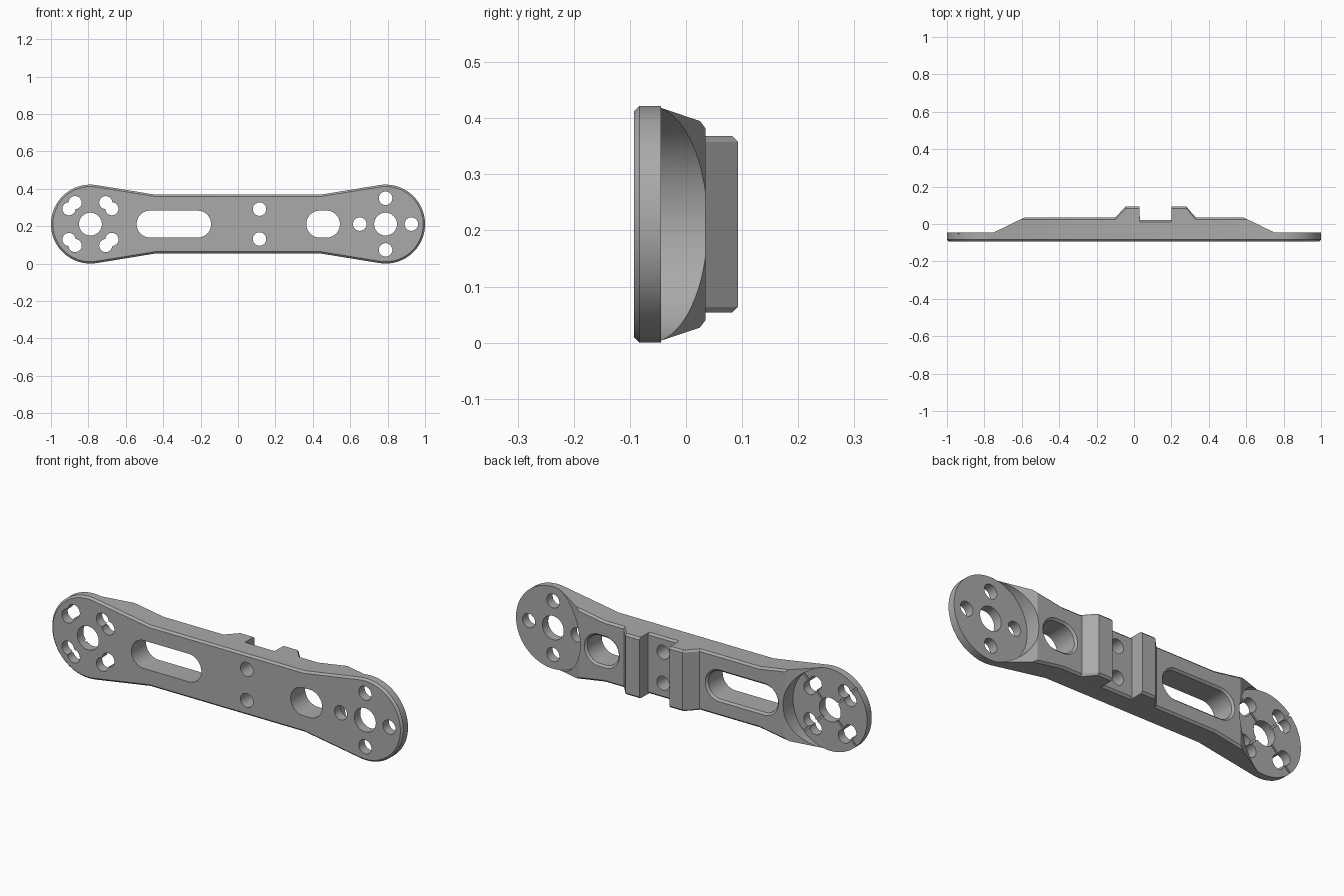
import bpy, bmesh, math
from math import cos, sin, pi

if "Cube" in bpy.data.objects:
    bpy.data.objects.remove(bpy.data.objects["Cube"])

CX, CZ, R = 0.789, 0.211, 0.211        # end disc centre, mid height, disc radius
WAIST_X, WAIST = 0.44, 0.157           # half length and half height of the waist
FRONT, DISC_BACK, C = -0.093, -0.045, 0.01

# Angle at which the tapered edge meets the end disc
dx = CX - WAIST_X
TANGENT = math.atan2(WAIST, -dx) - math.acos(R / math.hypot(dx, WAIST))

grey = bpy.data.materials.new("grey_plastic")
grey.use_nodes = True
colour = (0.40, 0.40, 0.40, 1)
grey.diffuse_color = colour
grey.node_tree.nodes["Principled BSDF"].inputs["Base Color"].default_value = colour


def loft(name, rings):
    """Closed solid through a list of equal rings of 3D points."""
    bm = bmesh.new()
    loops = [[bm.verts.new(p) for p in ring] for ring in rings]
    n = len(loops[0])
    for a, b in zip(loops, loops[1:]):
        for i in range(n):
            j = (i + 1) % n
            bm.faces.new((a[i], a[j], b[j], b[i]))
    bm.faces.new(loops[0])
    bm.faces.new(loops[-1])
    bmesh.ops.remove_doubles(bm, verts=bm.verts, dist=1e-5)
    bmesh.ops.recalc_face_normals(bm, faces=bm.faces)
    mesh = bpy.data.meshes.new(name)
    bm.to_mesh(mesh)
    bm.free()
    mesh.materials.append(grey)
    obj = bpy.data.objects.new(name, mesh)
    bpy.context.collection.objects.link(obj)
    return obj


def combine(obj, other, operation):
    """Apply a boolean and remove the helper."""
    mod = obj.modifiers.new("cut", "BOOLEAN")
    mod.object, mod.operation, mod.solver = other, operation, "EXACT"
    with bpy.context.temp_override(object=obj, active_object=obj):
        bpy.ops.object.modifier_apply(modifier=mod.name)
    bpy.data.objects.remove(other)


def slot_ring(x, z, r, y, half=0.0, n=48):
    """Circle, or a rounded slot when half is above zero."""
    ring = []
    for i in range(n):
        a = 2 * pi * (i + 0.5) / n
        ring.append((x + r * cos(a) + math.copysign(half, cos(a)), y, z + r * sin(a)))
    return ring


def outline(inset, y, n=48):
    """Dog-bone outline of the arm."""
    ring = []
    for side in (1, -1):
        ring.append((side * WAIST_X, y, CZ - side * (WAIST - inset)))
        for i in range(n + 1):
            a = -TANGENT + 2 * TANGENT * i / n
            ring.append((side * (CX + (R - inset) * cos(a)), y,
                         CZ + side * (R - inset) * sin(a)))
        ring.append((side * WAIST_X, y, CZ + side * (WAIST - inset)))
    return ring


# Front plate with chamfered front edge
arm = loft("arm", [outline(C, FRONT), outline(0, FRONT + C), outline(0, DISC_BACK)])


# Raised spine: (x, back height, edge chamfer) along the arm
def half_height(x):
    tx, tz = CX + R * cos(TANGENT), R * sin(TANGENT)
    t = max(0, (abs(x) - WAIST_X) / (tx - WAIST_X))
    return WAIST + (tz - WAIST) * t


ramp = [(0.749, -0.0445, 0), (0.606, 0.025, 0), (0.585, 0.035, C), (WAIST_X, 0.035, C)]
blocks = [(-0.10, 0.035, C), (-0.045, 0.093, C), (0.03, 0.093, C), (0.031, 0.022, C),
          (0.20, 0.022, C), (0.201, 0.093, C), (0.28, 0.093, C), (0.33, 0.035, C)]
stations = [(-x, y, c) for x, y, c in ramp] + blocks + ramp[::-1]
sections = []
for x, y, c in stations:
    h = half_height(x)
    sections.append([(x, py, CZ + pz) for py, pz in (
        (DISC_BACK, -h), (y - c, -h), (y, c - h), (y, h - c), (y - c, h), (DISC_BACK, h))])
spine = loft("spine", sections)

# Round seats behind the end discs
for side in (-1, 1):
    seat = loft("seat_cutter", [slot_ring(side * CX, CZ, R, y, n=96) for y in (-0.2, 0.2)])
    combine(spine, seat, "DIFFERENCE")
combine(arm, spine, "UNION")


def drill(x, z, r):
    combine(arm, loft("drill", [slot_ring(x, CZ + z, r, y) for y in (-0.2, 0.2)]), "DIFFERENCE")


# Hub holes and the pair of centre holes
for side in (-1, 1):
    drill(side * CX, 0, 0.061)
    drill(0.115, side * 0.08, 0.036)

# Four holes on the left disc, four double holes on the right disc
for k in range(4):
    a = k * pi / 2
    drill(CX + 0.138 * cos(a), 0.138 * sin(a), 0.036)
    for swing in (-0.165, 0.165):
        b = a + pi / 4 + swing
        drill(-CX + 0.141 * cos(b), 0.141 * sin(b), 0.035)

# Long and short slots with a flared back rim
for x, half in ((-0.343, 0.127), (0.455, 0.018)):
    r = 0.072
    slot = loft("slot_cutter", [slot_ring(x, CZ, rr, y, half)
                                for rr, y in ((r, -0.2), (r, 0.025), (r + 0.025, 0.05))])
    combine(arm, slot, "DIFFERENCE")

# Thin diagonal grooves on the back of the right disc
for a in (pi / 4, -pi / 4):
    u, v = (cos(a), sin(a)), (-sin(a), cos(a))
    rings = [[(-CX + R * s * u[0] + w * v[0], y, CZ + R * s * u[1] + w * v[1])
              for s, w in ((-1, -0.005), (1, -0.005), (1, 0.005), (-1, 0.005))]
             for y in (DISC_BACK - 0.008, DISC_BACK + 0.005)]
    combine(arm, loft("groove_cutter", rings), "DIFFERENCE")

# Smooth round walls, keep edges sharp
bpy.ops.object.select_all(action="DESELECT")
arm.select_set(True)
bpy.context.view_layer.objects.active = arm
bpy.ops.object.shade_smooth_by_angle(angle=math.radians(25))
